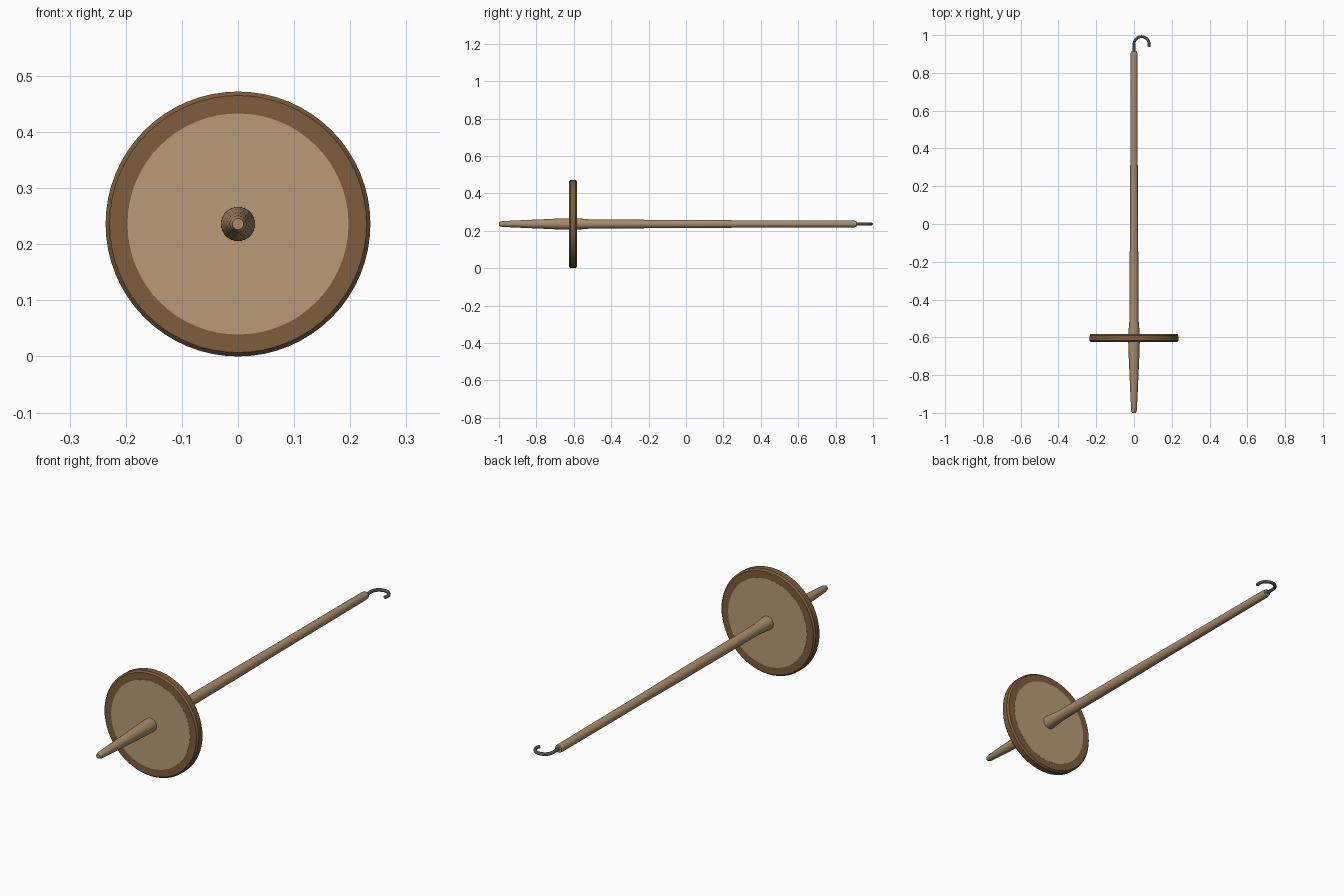
import bpy, math

if "Cube" in bpy.data.objects:
    bpy.data.objects.remove(bpy.data.objects["Cube"])

AXIS_Z = 0.236


def material(name, rgb):
    m = bpy.data.materials.new(name)
    m.diffuse_color = (*rgb, 1)
    m.use_nodes = True
    m.node_tree.nodes["Principled BSDF"].inputs["Base Color"].default_value = m.diffuse_color
    return m


def lathe(name, profile, sides, mat, closed=False):
    """Revolve (radius, y) points around the spindle axis, which runs along y."""
    verts, faces = [], []
    n = len(profile)
    for r, y in profile:
        for i in range(sides):
            a = 2 * math.pi * i / sides
            verts.append((r * math.sin(a), y, AXIS_Z + r * math.cos(a)))
    for k in range(n if closed else n - 1):
        p, q = k * sides, (k + 1) % n * sides
        for i in range(sides):
            j = (i + 1) % sides
            faces.append((p + i, q + i, q + j, p + j))
    if not closed:
        faces.append(tuple(range(sides)))
        faces.append(tuple(reversed(range((n - 1) * sides, n * sides))))
    mesh = bpy.data.meshes.new(name)
    mesh.from_pydata(verts, [], faces)
    ob = bpy.data.objects.new(name, mesh)
    bpy.context.collection.objects.link(ob)
    mesh.materials.append(mat)
    finish(ob)
    return ob


def finish(ob):
    bpy.ops.object.select_all(action='DESELECT')
    ob.select_set(True)
    bpy.context.view_layer.objects.active = ob
    bpy.ops.object.mode_set(mode='EDIT')
    bpy.ops.mesh.select_all(action='SELECT')
    bpy.ops.mesh.normals_make_consistent(inside=False)
    bpy.ops.object.mode_set(mode='OBJECT')
    bpy.ops.object.shade_smooth_by_angle(angle=math.radians(35))


shaft_wood = material("shaft_wood", (0.40, 0.26, 0.14))
dark_wood = material("dark_wood", (0.21, 0.11, 0.045))
pale_wood = material("pale_wood", (0.49, 0.33, 0.18))
steel = material("steel", (0.20, 0.22, 0.24))

# Tapered shaft, thickest where it passes through the whorl
lathe("shaft", [(0.010, -1.0), (0.015, -0.985), (0.019, -0.91), (0.025, -0.77),
                (0.030, -0.66), (0.031, -0.60), (0.029, -0.565), (0.0235, -0.50),
                (0.022, 0.03), (0.020, 0.25), (0.0185, 0.895), (0.0165, 0.912)],
      32, shaft_wood)

# Dark rim of the whorl, with chamfered outer edges
lathe("whorl_rim", [(0.19, -0.625), (0.229, -0.625), (0.236, -0.617),
                    (0.236, -0.591), (0.229, -0.583), (0.19, -0.583)],
      64, dark_wood, closed=True)

# Pale disc set in the rim
lathe("whorl_disc", [(0.197, -0.6255), (0.197, -0.5825)], 64, pale_wood)

# Wire hook: straight stem, then a bend just past a half circle
R, cy = 0.04, 0.952
path = [(0, 0.88), (0, 0.92)]
for i in range(21):
    a = math.pi - math.radians(200) * i / 20
    path.append((R + R * math.cos(a), cy + R * math.sin(a)))
curve = bpy.data.curves.new("hook", 'CURVE')
curve.dimensions = '3D'
curve.bevel_depth = 0.0075
curve.bevel_resolution = 3
curve.use_fill_caps = True
spline = curve.splines.new('POLY')
spline.points.add(len(path) - 1)
for pt, (x, y) in zip(spline.points, path):
    pt.co = (x, y, AXIS_Z, 1)
hook = bpy.data.objects.new("hook", curve)
bpy.context.collection.objects.link(hook)
curve.materials.append(steel)
bpy.ops.object.select_all(action='DESELECT')
hook.select_set(True)
bpy.context.view_layer.objects.active = hook
bpy.ops.object.convert(target='MESH')
finish(bpy.context.view_layer.objects.active)
